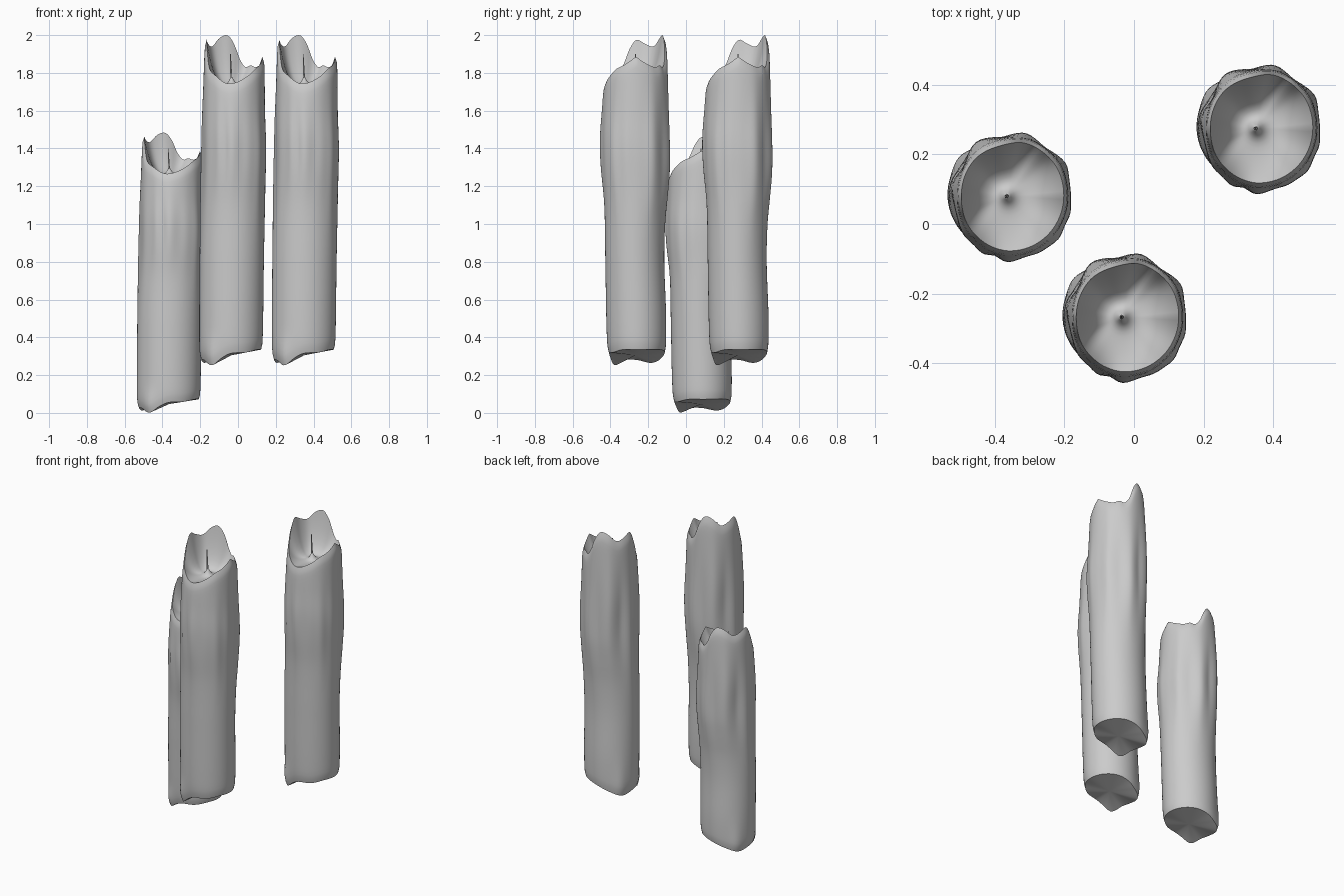
import bpy, bmesh
from math import sin, cos, radians, exp, pi

if "Cube" in bpy.data.objects:
    bpy.data.objects.remove(bpy.data.objects["Cube"])

# Rim and foot heights by compass angle (0 = +x, 90 = back)
RIM = [(0, 1.885), (20, 1.85), (40, 1.83), (55, 1.84), (66, 1.83), (78, 1.87), (90, 1.95), (104, 1.998),
       (122, 1.985), (142, 1.94), (162, 1.955), (178, 1.975), (192, 1.93), (208, 1.83), (230, 1.785),
       (255, 1.745), (275, 1.75), (300, 1.785), (318, 1.82), (338, 1.845), (360, 1.885)]
FOOT = [(0, .335), (60, .335), (90, .32), (120, .29), (150, .265), (180, .28), (205, .28), (232, .252),
        (252, .29), (270, .315), (300, .32), (330, .335), (360, .335)]
# Side extents by height
LEFT = [(.25, .163), (.35, .17), (.8, .168), (1.0, .163), (1.3, .152), (1.6, .151), (2, .14)]
RIGHT = [(.25, .155), (.36, .165), (.8, .172), (1.2, .18), (1.4, .184), (1.6, .178), (2, .175)]
FRONT = [(.25, .14), (.4, .152), (.8, .16), (1.1, .165), (1.3, .179), (1.45, .183), (1.6, .176), (1.8, .166), (2, .16)]
BACK = [(.25, .16), (.5, .162), (.8, .152), (1.0, .156), (1.15, .168), (1.3, .177), (1.6, .174), (1.9, .167), (2, .16)]
# Wax drips: angle, angular width, height middle, half length, thickness
DRIPS = [(170, 13, 1.3, .3, .012), (125, 13, 1.45, .35, .014), (78, 10, 1.35, .3, .008), (30, 11, 1.4, .3, .010),
         (265, 9, 1.4, .22, .007), (240, 8, 1.42, .22, .006), (215, 12, 1.35, .3, .006),
         (320, 9, 1.35, .28, .006), (345, 8, 1.4, .25, .004),
         (252, 6, 1.42, .16, -.005), (285, 9, 1.4, .2, -.004), (150, 8, 1.45, .25, -.006),
         (100, 7, 1.4, .25, -.005), (55, 9, 1.35, .25, -.005), (232, 14, .3, .08, .012), (140, 15, .3, .15, .01)]
N, RINGS = 80, 44


def curve(table, x):
    # Smooth curve through the points of a table
    x = min(max(x, table[0][0]), table[-1][0])
    i = 0
    while i < len(table) - 2 and x > table[i + 1][0]:
        i += 1

    def slope(k):
        a, b = table[max(k - 1, 0)], table[min(k + 1, len(table) - 1)]
        return (b[1] - a[1]) / (b[0] - a[0])
    (x0, y0), (x1, y1) = table[i], table[i + 1]
    h = x1 - x0
    t = (x - x0) / h
    return (y0 * (2*t**3 - 3*t*t + 1) + y1 * (3*t*t - 2*t**3)
            + h * (slope(i) * (t**3 - 2*t*t + t) + slope(i + 1) * (t**3 - t*t)))


def wall(deg, z):
    # Outside of the wax at one angle and height
    l, r, f, b = (curve(t, z) for t in (LEFT, RIGHT, FRONT, BACK))
    d = 0
    for a, w, zm, hl, k in DRIPS:
        da = (deg - a + 180) % 360 - 180
        d += k * exp(-(da / w) ** 2 - ((z - zm) / hl) ** 2)
    c, s = cos(radians(deg)), sin(radians(deg))
    return (r - l) / 2 + ((l + r) / 2 + d) * c, (b - f) / 2 + ((f + b) / 2 + d) * s


def wax_mesh():
    bm = bmesh.new()
    rings = []
    angles = [360 * i / N for i in range(N)]
    # Outer wall, with a rounded shoulder at the rim
    for j in range(RINGS + 1):
        t = j / RINGS
        t = t + .06 * sin(2 * pi * t) * -.5
        ring = []
        for a in angles:
            lo, hi = curve(FOOT, a), curve(RIM, a)
            z = lo + (hi - lo) * t
            x, y = wall(a, z)
            k = 1 - .07 * exp(-(hi - z) / .02) - .04 * exp(-(z - lo) / .02)
            ring.append(bm.verts.new((x * k, y * k, z)))
        rings.append(ring)
    # Melted bowl, rising to a small peak around the wick
    for s in (.97, .93, .88, .82, .74, .65, .55, .45, .36, .28, .2, .13, .07, .03):
        ring = []
        for a, v in zip(angles, rings[RINGS]):
            z = 1.735 + (v.co.z - 1.735) * s ** 3.5 + .05 * exp(-(s / .12) ** 1.3)
            ring.append(bm.verts.new((v.co.x * s, v.co.y * s, z)))
        rings.append(ring)
    for p, q in zip(rings, rings[1:]):
        for i in range(N):
            k = (i + 1) % N
            bm.faces.new((p[i], p[k], q[k], q[i]))
    # Closed ends
    for ring, z, up in ((rings[0], .305, False), (rings[-1], 1.78, True)):
        c = bm.verts.new((0, 0, z))
        for i in range(N):
            a, b = ring[i], ring[(i + 1) % N]
            bm.faces.new((a, b, c) if up else (b, a, c))
    me = bpy.data.meshes.new("candle_wax")
    bm.to_mesh(me)
    bm.free()
    return me


def wick_mesh():
    bm = bmesh.new()
    bmesh.ops.create_cone(bm, cap_ends=True, segments=10, radius1=.006, radius2=.002, depth=.14)
    for v in bm.verts:
        v.co.z += 1.83
        if v.co.z > 1.83:
            v.co.x -= .005
    me = bpy.data.meshes.new("candle_wick")
    bm.to_mesh(me)
    bm.free()
    return me


# Three candles, the left one lower and shorter
wax, wick = wax_mesh(), wick_mesh()
for name, x, y, base, sz in (("left", -.365, .08, 0, .848), ("middle", -.035, -.267, .25, 1), ("right", .35, .275, .25, 1)):
    for part, me in (("wax", wax), ("wick", wick)):
        ob = bpy.data.objects.new(f"{name}_candle_{part}", me)
        ob.location = (x, y, base - .25 * sz)
        ob.scale = (1, 1, sz)
        bpy.context.collection.objects.link(ob)

# Smooth wax with crisp rim and foot
bpy.ops.object.select_all(action='DESELECT')
for n in ("middle_candle_wax", "middle_candle_wick"):
    bpy.data.objects[n].select_set(True)
bpy.context.view_layer.objects.active = bpy.data.objects["middle_candle_wax"]
bpy.ops.object.shade_smooth_by_angle(angle=radians(45))
